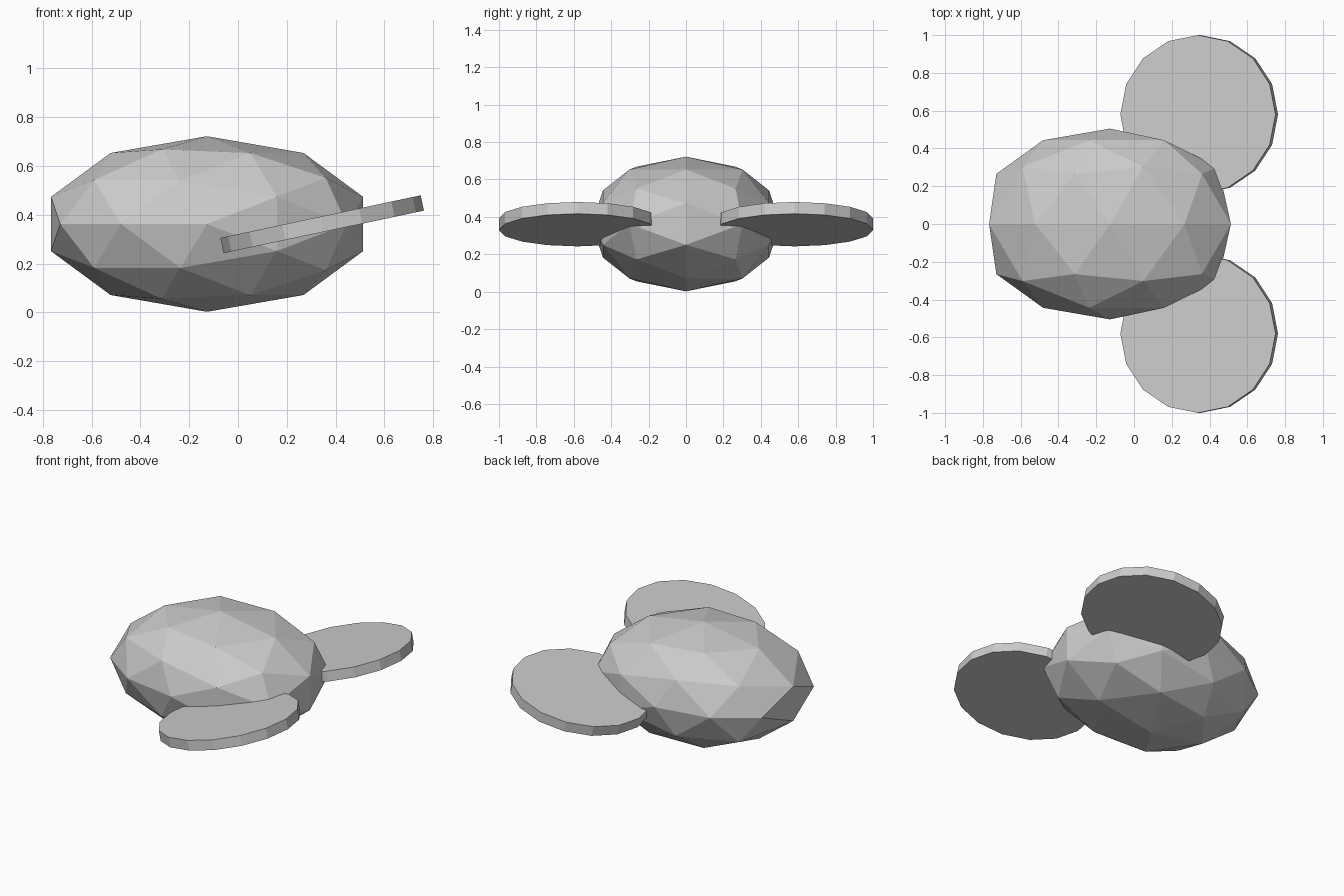
import bpy, bmesh, math
from mathutils import Matrix

if "Cube" in bpy.data.objects:
    bpy.data.objects.remove(bpy.data.objects["Cube"])


def add_object(name, bm):
    bmesh.ops.recalc_face_normals(bm, faces=bm.faces)
    mesh = bpy.data.meshes.new(name)
    bm.to_mesh(mesh)
    bm.free()
    obj = bpy.data.objects.new(name, mesh)
    bpy.context.collection.objects.link(obj)
    return obj


# Faceted body: one half of a low-poly sphere with its pole sideways, mirrored across y
bm = bmesh.new()
bmesh.ops.create_icosphere(bm, subdivisions=2, radius=1,
                           matrix=Matrix.Rotation(math.radians(-90), 4, 'X'))
bmesh.ops.bisect_plane(bm, geom=bm.verts[:] + bm.edges[:] + bm.faces[:], dist=1e-4,
                       plane_co=(0, 0, 0), plane_no=(0, 1, 0), clear_outer=True)
for v in bm.verts:
    # slightly boxy fullness towards the flanks
    depth = max(0.0, -v.co.y)
    v.co.y = -0.505 * depth ** 0.8 if depth > 1e-4 else 0.0
    v.co.x = v.co.x * 0.673 - 0.127
    v.co.z = v.co.z * 0.36 + 0.362
bmesh.ops.mirror(bm, geom=bm.verts[:] + bm.edges[:] + bm.faces[:],
                 axis='Y', merge_dist=1e-4)
bmesh.ops.remove_doubles(bm, verts=bm.verts, dist=1e-4)
add_object("body", bm)

# Tilted round side discs
for name, side in (("left_disc", -1), ("right_disc", 1)):
    bm = bmesh.new()
    bmesh.ops.create_cone(bm, cap_ends=True, segments=16, radius1=0.42, radius2=0.42,
                          depth=0.064,
                          matrix=Matrix.Translation((0.345, side * 0.58, 0.361))
                          @ Matrix.Rotation(math.radians(-12), 4, 'Y'))
    add_object(name, bm)
